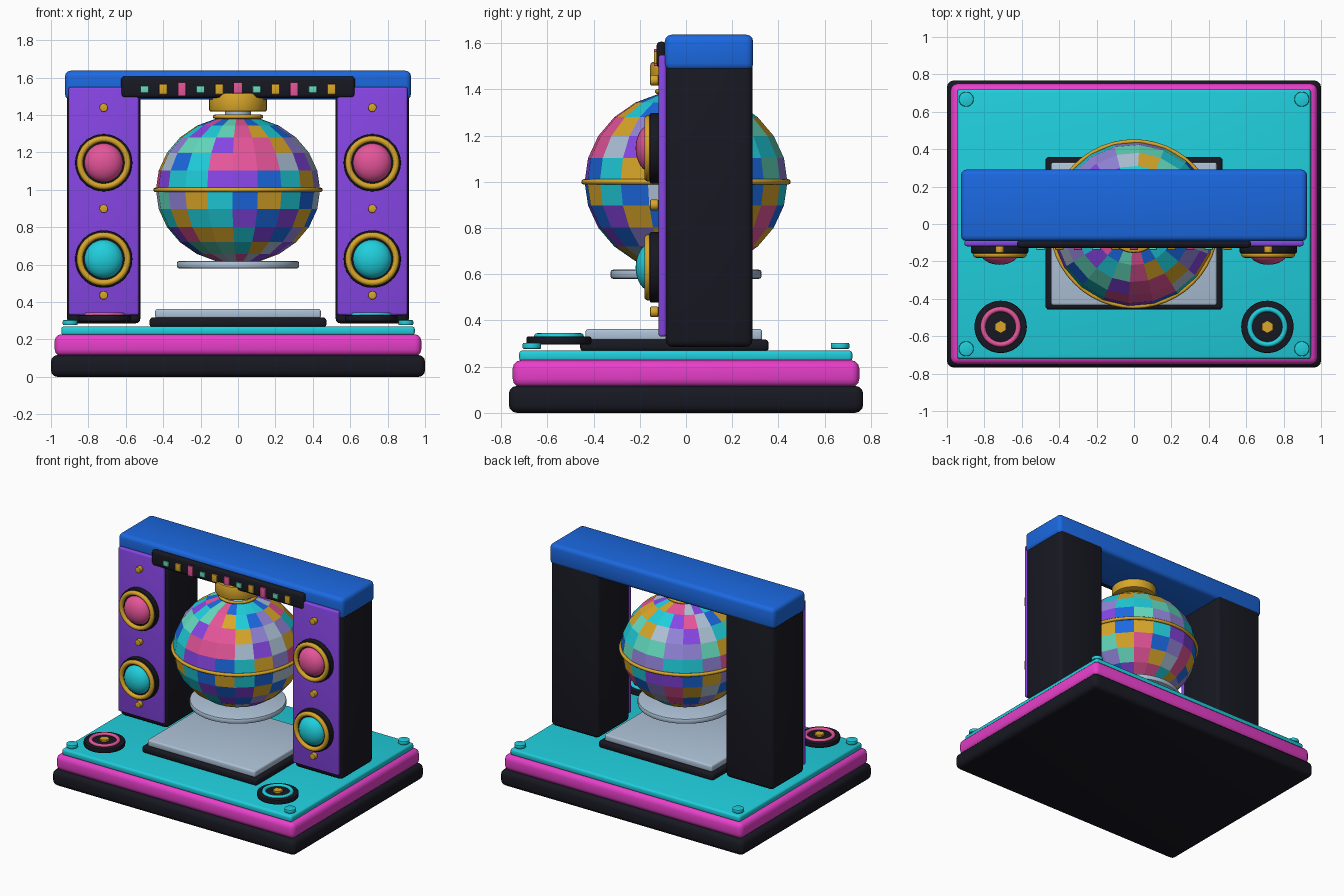
import bpy, bmesh, math, random
from mathutils import Matrix

if "Cube" in bpy.data.objects:
    bpy.data.objects.remove(bpy.data.objects["Cube"])

random.seed(7)


def mat(name, r, g, b):
    m = bpy.data.materials.new(name)
    m.diffuse_color = (r, g, b, 1)
    m.use_nodes = True
    m.node_tree.nodes["Principled BSDF"].inputs["Base Color"].default_value = m.diffuse_color
    return m


BLACK = mat("charcoal", .009, .009, .016)
MAGENTA = mat("magenta", .80, .05, .59)
TEAL = mat("teal", .014, .62, .72)
BLUE = mat("blue", .011, .14, .75)
PURPLE = mat("purple", .24, .06, .78)
GOLD = mat("gold", .69, .38, .022)
GREY = mat("silver", .42, .54, .68)
PINK = mat("pink", .78, .09, .32)
MINT = mat("mint", .13, .71, .52)
LAVENDER = mat("lavender", .29, .23, .70)


def finish(name, bm, mats, smooth=True):
    me = bpy.data.meshes.new(name)
    bm.to_mesh(me)
    bm.free()
    for m in mats:
        me.materials.append(m)
    ob = bpy.data.objects.new(name, me)
    bpy.context.collection.objects.link(ob)
    if smooth:
        bpy.ops.object.select_all(action='DESELECT')
        ob.select_set(True)
        bpy.context.view_layer.objects.active = ob
        bpy.ops.object.shade_smooth_by_angle(angle=math.radians(35))
    return ob


def box(name, m, x, y, z, bevel=0.0):
    """Rounded box from (min, max) ranges."""
    bm = bmesh.new()
    bmesh.ops.create_cube(bm, size=1)
    for v in bm.verts:
        for i, (a, b) in enumerate((x, y, z)):
            v.co[i] = (a + b) / 2 + v.co[i] * (b - a)
    if bevel:
        bmesh.ops.bevel(bm, geom=bm.edges[:], offset=bevel, segments=3,
                        profile=.5, affect='EDGES')
    return finish(name, bm, [m])


FRONT = Matrix.Rotation(math.pi / 2, 4, 'X')   # local +z points to -y


def disc(name, m, loc, r, h, sides=48, bevel=0.0, front=False):
    """Cylinder centred on loc, upright or facing the front."""
    bm = bmesh.new()
    bmesh.ops.create_cone(bm, cap_ends=True, segments=sides, radius1=r, radius2=r, depth=h)
    if bevel:
        rim = [e for e in bm.edges if abs(e.verts[0].co.z - e.verts[1].co.z) < 1e-5]
        bmesh.ops.bevel(bm, geom=rim, offset=bevel, segments=2, profile=.5, affect='EDGES')
    bm.transform(Matrix.Translation(loc) @ (FRONT if front else Matrix()))
    return finish(name, bm, [m])


def ring(name, m, loc, R, r, front=False):
    """Torus built as a grid of quads."""
    bm = bmesh.new()
    n, k = 48, 12
    vs = []
    for i in range(n):
        a = 2 * math.pi * i / n
        for j in range(k):
            b = 2 * math.pi * j / k
            d = R + r * math.cos(b)
            vs.append(bm.verts.new((d * math.cos(a), d * math.sin(a), r * math.sin(b))))
    for i in range(n):
        for j in range(k):
            i2, j2 = (i + 1) % n, (j + 1) % k
            bm.faces.new((vs[i * k + j], vs[i2 * k + j], vs[i2 * k + j2], vs[i * k + j2]))
    bm.transform(Matrix.Translation(loc) @ (FRONT if front else Matrix()))
    return finish(name, bm, [m])


def dome(name, m, loc, r, depth):
    bm = bmesh.new()
    bmesh.ops.create_uvsphere(bm, u_segments=32, v_segments=16, radius=r)
    bm.transform(Matrix.Translation(loc) @ Matrix.Diagonal((1, depth / r, 1, 1)))
    return finish(name, bm, [m])


# Stepped base and centre platform
box("base_bottom", BLACK, (-1, 1), (-.767, .767), (0, .117), .035)
box("base_middle", MAGENTA, (-.98, .98), (-.75, .75), (.112, .228), .035)
box("base_top", TEAL, (-.945, .945), (-.722, .72), (.222, .27), .015)
box("platform_lower", BLACK, (-.473, .473), (-.458, .358), (.265, .318), .018)
box("platform_upper", GREY, (-.443, .443), (-.435, .33), (.313, .363), .012)

# Corner caps
for x in (-.897, .897):
    for y in (-.667, .667):
        disc("corner_cap", TEAL, (x, y, .29), .04, .027, 24, .006)

# Towers with speakers, and turntables in front of them
for s, side, rim in ((-1, "left", PINK), (1, "right", TEAL)):
    cx = .718 * s
    box(side + "_tower", BLACK, (cx - .197, cx + .197), (-.088, .288), (.285, 1.53), .03)
    box(side + "_panel", PURPLE, (cx - .188, cx + .188), (-.119, -.085), (.33, 1.55), .012)
    for z, c in ((1.145, PINK), (.63, TEAL)):
        disc(side + "_speaker_rim", BLACK, (cx, -.135, z), .153, .045, 48, .008, True)
        ring(side + "_speaker_ring", GOLD, (cx, -.164, z), .127, .0165, True)
        dome(side + "_speaker_dome", c, (cx, -.15, z), .104, .068)
    for z in (.437, .90, 1.44):
        disc(side + "_stud", GOLD, (cx, -.137, z), .023, .036, 16, .005, True)
    tx, ty = .713 * s, -.55
    disc(side + "_turntable", BLACK, (tx, ty, .313), .14, .034, 48, .006)
    ring(side + "_turntable_ring", rim, (tx, ty, .331), .094, .014)
    disc(side + "_turntable_hub", GOLD, (tx, ty, .334), .034, .02, 6)

# Top beam and light bar
box("top_beam", BLUE, (-.925, .925), (-.092, .291), (1.482, 1.637), .03)
box("light_bar", BLACK, (-.626, .626), (-.128, -.085), (1.492, 1.607), .02)
for i in range(11):
    x = -.5 + .1 * i
    c, h = ((MINT, .036), (GOLD, .056), (PINK, .074))[i % 3]
    box("light", c, (x - .022, x + .022), (-.139, -.12), (1.538 - h / 2, 1.538 + h / 2), .004)

# Hanger above the ball
disc("hanger_cap", GOLD, (0, 0, 1.468), .155, .1, 32, .012)
disc("hanger_rod", GREY, (0, 0, 1.405), .07, .06, 32)
ring("hanger_collar", GOLD, (0, 0, 1.391), .123, .011)

# Faceted mirror ball: front tiles follow a pattern (rows top to bottom), the rest is random
tiles = dict(T=TEAL, G=GOLD, B=BLUE, P=PINK, U=PURPLE, L=LAVENDER, M=MINT, S=GREY)
keys = list(tiles)
pattern = {2: "TMPGTB", 3: "MUPPGL", 4: "TPPPSU", 5: "TUUBTG",
           6: "GTBGTB", 7: "TTUBUG", 8: "GGTUBL"}
seg, rows, turn = 20, 12, math.radians(-4)
bm = bmesh.new()
bmesh.ops.create_uvsphere(bm, u_segments=seg, v_segments=rows, radius=.44)
for f in bm.faces:
    c = f.calc_center_median()
    row = int(math.acos(max(-1, min(1, c.z / .44))) / math.pi * rows)
    col = math.floor((math.atan2(c.y, c.x) + math.pi / 2) / (2 * math.pi) * seg) + 2
    p = pattern.get(row, "")
    f.material_index = keys.index(p[col]) if 0 <= col < len(p) else random.randrange(8)
bm.transform(Matrix.Translation((0, 0, 1)) @ Matrix.Rotation(turn, 4, 'Z')
             @ Matrix.Diagonal((1, 1, .9, 1)))
finish("mirror_ball", bm, list(tiles.values()), smooth=False)
ring("ball_band", GOLD, (0, 0, 1), .441, .012)
disc("ball_saucer", GREY, (0, 0, .6), .327, .04, 48, .012)
